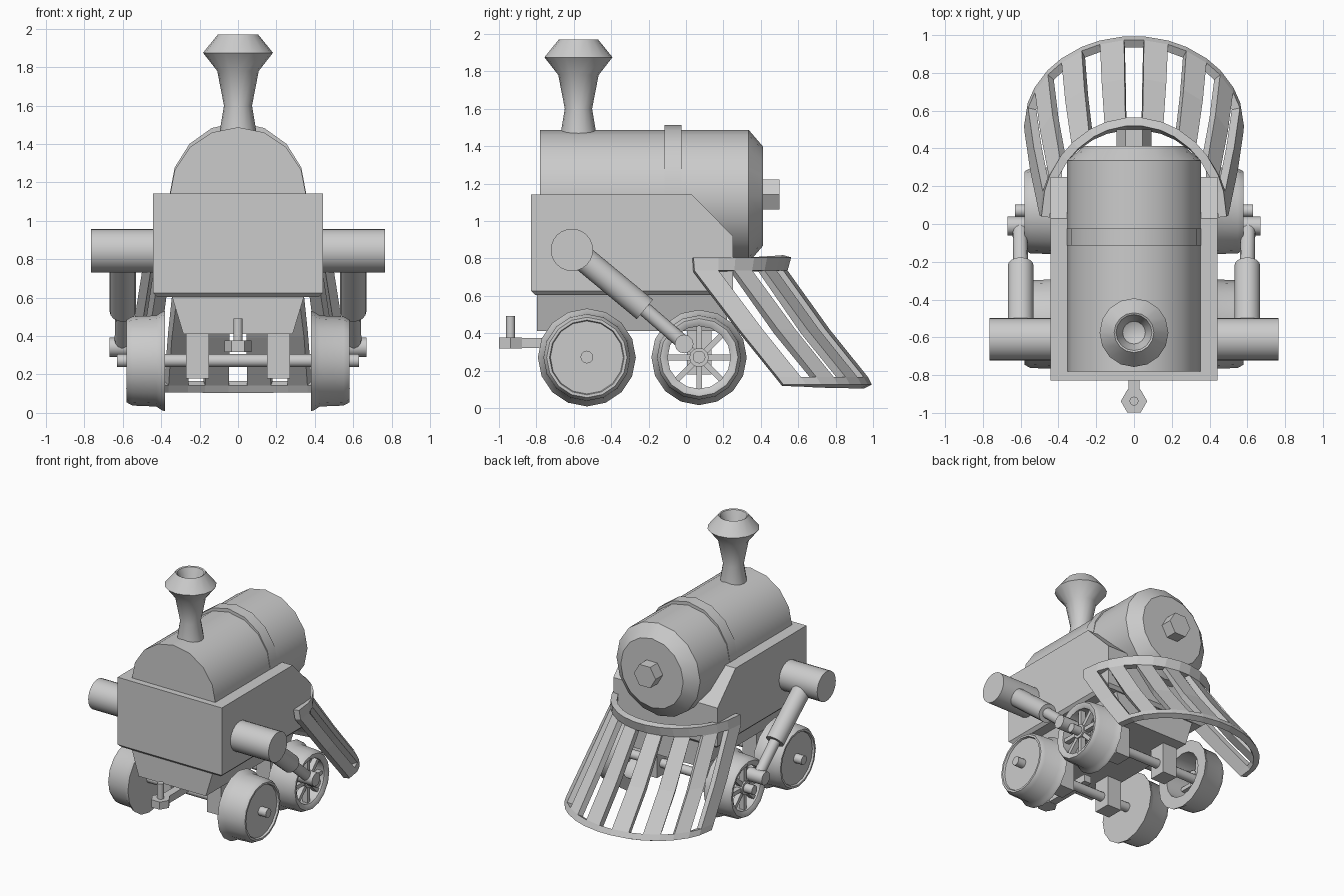
import bpy, bmesh
from math import sin, cos, pi, radians
from mathutils import Vector

if "Cube" in bpy.data.objects:
    bpy.data.objects.remove(bpy.data.objects["Cube"])


def finish(name, bm, loc=(0, 0, 0), smooth=None):
    bmesh.ops.recalc_face_normals(bm, faces=bm.faces)
    me = bpy.data.meshes.new(name)
    bm.to_mesh(me)
    bm.free()
    if smooth:
        me.shade_smooth()
        me.set_sharp_from_angle(angle=radians(smooth))
    ob = bpy.data.objects.new(name, me)
    ob.location = loc
    bpy.context.collection.objects.link(ob)
    return ob


def lathe(name, profile, loc, axis=(0, 0, 1), n=16, phase=0.0, smooth=35):
    """Revolve (radius, height) points around an axis."""
    q = Vector(axis).to_track_quat('Z', 'Y')
    bm = bmesh.new()
    rings = []
    for r, h in profile:
        count = n if r > 0 else 1
        rings.append([bm.verts.new(q @ Vector((r * cos(phase + 2 * pi * k / n),
                                               r * sin(phase + 2 * pi * k / n), h)))
                      for k in range(count)])
    for a, b in zip(rings, rings[1:]):
        for k in range(n):
            j = (k + 1) % n
            if len(a) == 1:
                bm.faces.new((a[0], b[j], b[k]))
            elif len(b) == 1:
                bm.faces.new((a[k], a[j], b[0]))
            else:
                bm.faces.new((a[k], a[j], b[j], b[k]))
    for ring, end in ((rings[0], 0), (rings[-1], 1)):
        if len(ring) > 1 and profile[0] != profile[-1]:
            bm.faces.new(ring)
    bmesh.ops.remove_doubles(bm, verts=bm.verts, dist=1e-5)
    return finish(name, bm, loc, smooth)


def rod(name, p, q, r, n=12, **kw):
    d = Vector(q) - Vector(p)
    return lathe(name, [(r, 0), (r, d.length)], p, d, n, **kw)


def box(name, center, size):
    bm = bmesh.new()
    bmesh.ops.create_cube(bm, size=1)
    bmesh.ops.scale(bm, vec=size, verts=bm.verts)
    return finish(name, bm, center)


def loft(name, sections):
    """Skin between closed loops with equal point counts."""
    bm = bmesh.new()
    loops = [[bm.verts.new(p) for p in s] for s in sections]
    n = len(loops[0])
    for a, b in zip(loops, loops[1:]):
        for k in range(n):
            bm.faces.new((a[k], a[(k + 1) % n], b[(k + 1) % n], b[k]))
    bm.faces.new(loops[0])
    bm.faces.new(loops[-1])
    return finish(name, bm)


def rect(w, y0, y1, z):
    return [(-w, y0, z), (w, y0, z), (w, y1, z), (-w, y1, z)]


# Boiler, band and end knob
lathe("boiler", [(0.355, -0.78), (0.355, 0.335), (0.265, 0.412)], (0, 0, 1.132), (0, 1, 0))
band = lathe("boiler_band", [(0.357, -0.115), (0.357, -0.025)], (0, 0, 1.132), (0, 1, 0))
band.scale.z = 1.065
lathe("boiler_knob", [(0.092, 0.40), (0.092, 0.5)], (0, 0, 1.142), (0, 1, 0), n=6)

# Chimney with open funnel
lathe("chimney", [(0.095, 1.40), (0.093, 1.48), (0.073, 1.6), (0.108, 1.78), (0.182, 1.875),
                  (0.105, 1.97), (0.095, 1.965), (0.06, 1.87), (0, 1.84)], (0, -0.575, 0))

# Body with sloped rear corner
side = [(-0.828, 0.625), (-0.828, 1.142), (0.03, 1.142), (0.25, 0.92), (0.25, 0.625)]
loft("body", [[(x, y, z) for y, z in side] for x in (-0.442, 0.442)])
loft("body_lip", [rect(0.442, -0.828, 0.25, 0.625), rect(0.42, -0.805, 0.23, 0.603)])
loft("undercarriage", [rect(0.345, -0.797, 0.22, 0.61), rect(0.285, -0.797, 0.22, 0.412)])

# Axles and their brackets
for label, y in (("front", -0.53), ("rear", 0.07)):
    rod(label + "_axle", (-0.63, y, 0.272), (0.63, y, 0.272), 0.034)
    for s in (-1, 1):
        box(label + "_axle_bracket", (s * 0.212, y, 0.3), (0.12, 0.13, 0.24))

tread = [(0.262, 0.38), (0.255, 0.398), (0.237, 0.425), (0.232, 0.55), (0.215, 0.58), (0.2, 0.58)]
for s in (-1, 1):
    ax = (s, 0, 0)
    # Solid front wheel
    lathe("front_wheel", [(0, 0.38)] + tread + [(0.195, 0.565), (0, 0.565)],
          (0, -0.53, 0.27), ax, n=16)
    # Spoked rear wheel
    rim = [(r - 0.007, h) for r, h in tread]
    lathe("rear_wheel_rim", rim + [(0.168, 0.565), (0.168, 0.38), rim[0]],
          (0, 0.07, 0.27), ax, n=16)
    for k in range(4):
        spoke = box("rear_wheel_spoke", (s * 0.53, 0.07, 0.27), (0.04, 0.03, 0.36))
        spoke.rotation_euler.x = k * pi / 4
    lathe("rear_wheel_hub", [(0.052, 0.49), (0.052, 0.56)], (0, 0.07, 0.27), ax, n=12)
    # Steam cylinder, piston, rod and crank pin
    rod("steam_cylinder", (s * 0.4, -0.61, 0.845), (s * 0.765, -0.61, 0.845), 0.113, n=24)
    start, mid, end = (s * 0.6, -0.61, 0.85), (s * 0.6, -0.22, 0.527), (s * 0.604, -0.01, 0.345)
    rod("piston_sleeve", start, mid, 0.068, n=16)
    rod("piston_rod", mid, end, 0.039)
    rod("crank_pin", (s * 0.53, -0.01, 0.342), (s * 0.67, -0.01, 0.342), 0.05)

# Front coupling
box("coupling_bar", (0, -0.7, 0.347), (0.06, 0.4, 0.055))
lathe("coupling_plate", [(0.07, 0.318), (0.07, 0.376)], (0, -0.938, 0), n=6)
rod("coupling_pin", (0, -0.938, 0.33), (0, -0.938, 0.492), 0.024)

# Slatted guard: half-ellipse levels (z, centre y, half width, depth) with openings cut out
levels = [(0.805, 0.04, 0.49, 0.525), (0.735, 0.045, 0.5, 0.5), (0.42, 0.285, 0.55, 0.485),
          (0.165, 0.49, 0.58, 0.485), (0.125, 0.52, 0.582, 0.475)]
angles = [-90] + [k * 23.3 + e for k in range(-3, 4) for e in (-5.2, 5.2)] + [90]
bm = bmesh.new()
grid = [[bm.verts.new((a * sin(radians(t)), cy + b * cos(radians(t)), z)) for t in angles]
        for z, cy, a, b in levels]
for i in range(len(levels) - 1):
    for j in range(len(angles) - 1):
        if i in (1, 2) and j % 2 == 1:
            continue
        bm.faces.new((grid[i][j], grid[i][j + 1], grid[i + 1][j + 1], grid[i + 1][j]))
me = bpy.data.meshes.new("slatted_guard")
bm.to_mesh(me)
bm.free()
guard = bpy.data.objects.new("slatted_guard", me)
bpy.context.collection.objects.link(guard)
mod = guard.modifiers.new("thickness", 'SOLIDIFY')
mod.thickness = 0.045
mod.offset = -1
